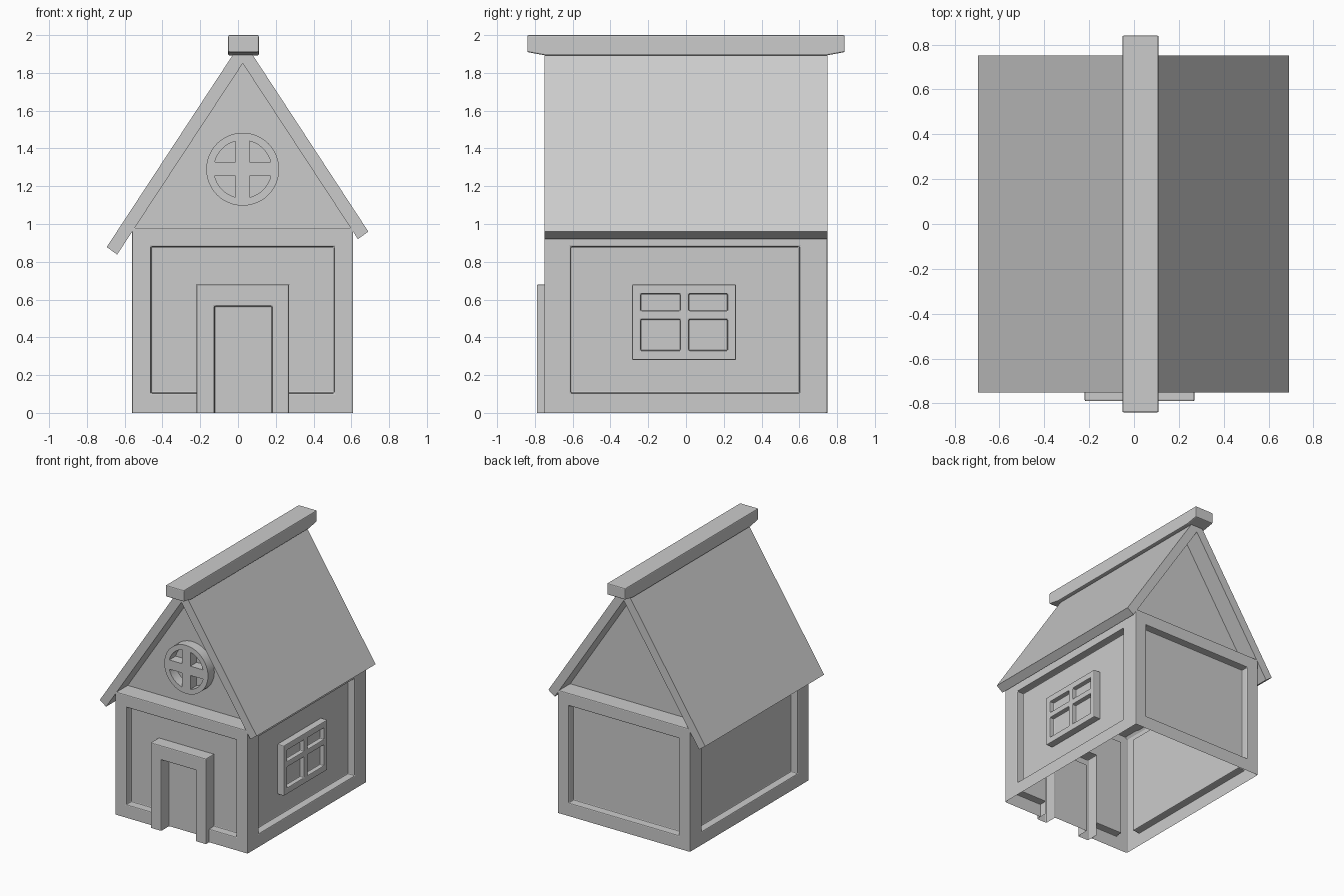
import bpy, bmesh, math
from mathutils import Vector

if "Cube" in bpy.data.objects:
    bpy.data.objects.remove(bpy.data.objects["Cube"])

CX = 0.025  # the house axis sits slightly right of centre


def front_map(u, v, d):      # u = x, v = z, d = y
    return Vector((u, d, v))


def side_map(u, v, d):       # u = y, v = z, d = x
    return Vector((d, u, v))


def face(bm, pts, d, fmap):
    return bm.faces.new([bm.verts.new(fmap(u, v, d)) for u, v in pts])


def strip(bm, path, d0, d1, fmap, closed=False):
    n = len(path)
    for i in range(n if closed else n - 1):
        p, q = path[i], path[(i + 1) % n]
        bm.faces.new([bm.verts.new(fmap(*a)) for a in
                      ((*p, d0), (*q, d0), (*q, d1), (*p, d1))])


def finish(bm, name, bevel=0.0, smooth=False):
    bmesh.ops.remove_doubles(bm, verts=bm.verts, dist=1e-4)
    bmesh.ops.recalc_face_normals(bm, faces=bm.faces)
    mesh = bpy.data.meshes.new(name)
    bm.to_mesh(mesh)
    bm.free()
    ob = bpy.data.objects.new(name, mesh)
    bpy.context.collection.objects.link(ob)
    if bevel:
        m = ob.modifiers.new("soft_edges", 'BEVEL')
        m.width, m.segments = bevel, 2
        m.limit_method, m.angle_limit = 'ANGLE', math.radians(40)
    if smooth:
        bpy.context.view_layer.objects.active = ob
        ob.select_set(True)
        bpy.ops.object.shade_smooth_by_angle(angle=math.radians(35))
        ob.select_set(False)
    return ob


def prism(name, pts, d0, d1, fmap, bevel=0.0):
    bm = bmesh.new()
    face(bm, pts, d0, fmap)
    face(bm, pts, d1, fmap)
    strip(bm, pts, d0, d1, fmap, closed=True)
    return finish(bm, name, bevel)


def rect(u0, u1, v0, v1):
    return [(u0, v0), (u1, v0), (u1, v1), (u0, v1)]


def panel_wall(bm, outer, inner, d0, d1, fmap):
    """Flat border with a sunken rectangular panel."""
    for i in range(4):
        j = (i + 1) % 4
        face(bm, [outer[i], outer[j], inner[j], inner[i]], d0, fmap)
    strip(bm, inner, d0, d1, fmap, closed=True)
    face(bm, inner, d1, fmap)


# Body: thin shell, open below, with sunken wall panels
L, R, F, B, TOP, DEEP = -0.56, 0.61, -0.75, 0.75, 0.98, 0.06
bm = bmesh.new()
side_in = rect(-0.61, 0.60, 0.105, 0.88)
panel_wall(bm, rect(F, B, 0, TOP), side_in, R, R - DEEP, side_map)
panel_wall(bm, rect(F, B, 0, TOP), side_in, L, L + DEEP, side_map)
panel_wall(bm, rect(L, R, 0, TOP), rect(-0.46, 0.51, 0.105, 0.88), B, B - DEEP, front_map)
# Front wall, notched around the doorway
DL, DR, DT = -0.22, 0.27, 0.68
notch = [(DR, 0.105), (0.51, 0.105), (0.51, 0.88), (-0.46, 0.88), (-0.46, 0.105), (DL, 0.105)]
face(bm, [(L, 0), (L, TOP), (R, TOP), (R, 0), (DR, 0)] + notch + [(DL, 0)], F, front_map)
strip(bm, notch, F, F + DEEP, front_map)
face(bm, notch + [(DL, DT), (DR, DT)], F + DEEP, front_map)
# Top ledge
bm.faces.new([bm.verts.new(c) for c in ((L, F, TOP), (R, F, TOP), (R, B, TOP), (L, B, TOP))])
finish(bm, "body", 0.007)

# Door frame and door, hollow behind
jamb_out = [(DL, 0), (DL, DT), (DR, DT), (DR, 0)]
jamb_in = [(0.18, 0), (0.18, 0.565), (-0.125, 0.565), (-0.125, 0)]
bm = bmesh.new()
strip(bm, jamb_out, -0.79, F + DEEP, front_map)
face(bm, jamb_out + jamb_in, -0.79, front_map)
strip(bm, jamb_in, -0.79, F + DEEP, front_map)
face(bm, jamb_in, F + DEEP, front_map)
finish(bm, "door_frame", 0.007)

# Side window: grid of bars with four sunken panes
ys = [-0.285, -0.24, -0.03, 0.015, 0.22, 0.265]
zs = [0.28, 0.33, 0.495, 0.54, 0.63, 0.68]
bm = bmesh.new()
for i in range(5):
    for j in range(5):
        cell = rect(ys[i], ys[i + 1], zs[j], zs[j + 1])
        if i % 2 and j % 2:
            strip(bm, cell, 0.605, 0.57, side_map, closed=True)
            face(bm, cell, 0.57, side_map)
        else:
            face(bm, cell, 0.605, side_map)
for i in range(5):
    for v in (zs[0], zs[-1]):
        strip(bm, [(ys[i], v), (ys[i + 1], v)], 0.605, 0.55, side_map)
    for u in (ys[0], ys[-1]):
        strip(bm, [(u, zs[i]), (u, zs[i + 1])], 0.605, 0.55, side_map)
finish(bm, "side_window", 0.006)

# Gable block under the roof, set back from both ends
GY = 0.61
prism("gable", [(L + 0.01, 0.975), (R - 0.01, 0.975), (CX, 1.86)], -GY, GY, front_map)

# Roof: one chevron profile, left eave longer
prism("roof", [(CX, 1.975), (0.69, 0.96), (0.635, 0.92), (CX, 1.85),
               (-0.64, 0.838), (-0.695, 0.878)], -0.75, 0.75, front_map)

# Ridge beam with chamfered underside at both ends
prism("ridge_beam", [(-0.84, 2), (0.84, 2), (0.84, 1.91), (0.74, 1.892),
                     (-0.74, 1.892), (-0.84, 1.91)], -0.052, 0.11, side_map, 0.007)

# Round gable window: ring and cross bars
CZ, N, FRONT = 1.29, 48, -0.69


def circle(r):
    return [(CX + r * math.cos(2 * math.pi * k / N), CZ + r * math.sin(2 * math.pi * k / N))
            for k in range(N)]


outer, inner = circle(0.193), circle(0.153)
bm = bmesh.new()
for k in range(N):
    m = (k + 1) % N
    face(bm, [outer[k], outer[m], inner[m], inner[k]], FRONT, front_map)
strip(bm, outer, FRONT, -GY, front_map, closed=True)
strip(bm, inner, FRONT, -GY, front_map, closed=True)
finish(bm, "round_window_ring", 0, True)
w, r = 0.037, 0.155
quarter = [(r, -w), (r, w), (w, w)]
cross = []
for k in range(4):
    c, s = (1, 0, -1, 0)[k], (0, 1, 0, -1)[k]
    cross += [(CX + u * c - v * s, CZ + u * s + v * c) for u, v in quarter]
prism("round_window_cross", cross, FRONT, -GY, front_map)
